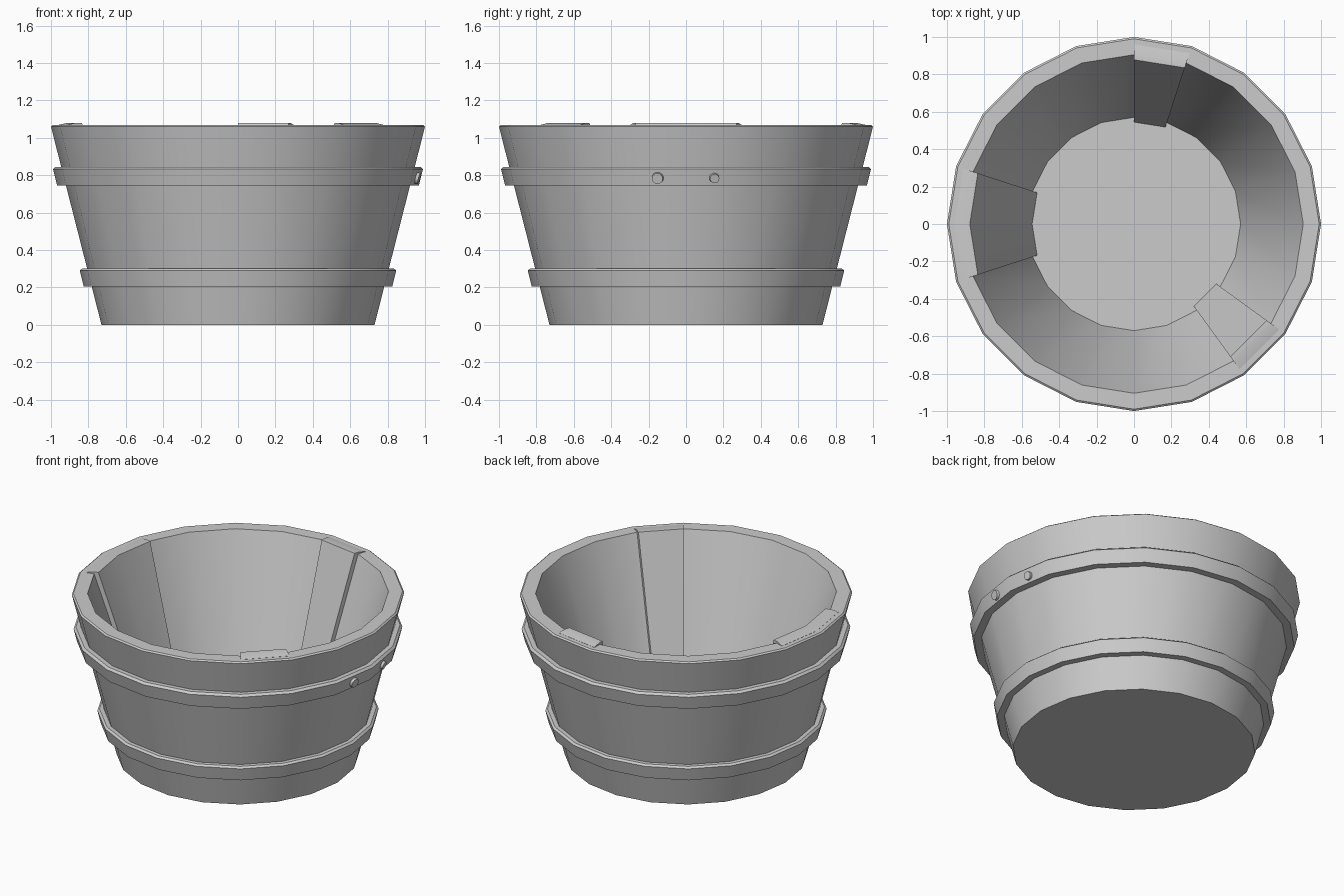
import bpy, bmesh
from math import sin, cos, radians
from mathutils import Vector, Matrix

if "Cube" in bpy.data.objects:
    bpy.data.objects.remove(bpy.data.objects["Cube"])

SEG = 20
STEP = 360 / SEG


def finish(name, bm):
    bmesh.ops.recalc_face_normals(bm, faces=bm.faces)
    me = bpy.data.meshes.new(name)
    bm.to_mesh(me)
    bm.free()
    ob = bpy.data.objects.new(name, me)
    bpy.context.collection.objects.link(ob)
    bpy.ops.object.select_all(action='DESELECT')
    bpy.context.view_layer.objects.active = ob
    ob.select_set(True)
    bpy.ops.object.shade_smooth_by_angle(angle=radians(30))
    return ob


def sweep(name, profile, first=0, count=SEG, closed=True):
    """Turn an (r, z) profile around z, over `count` flat segments."""
    full = count == SEG
    bm = bmesh.new()
    rings = []
    for i in range(count if full else count + 1):
        a = radians((first + i) * STEP)
        rings.append([bm.verts.new((r * cos(a), r * sin(a), z)) for r, z in profile])
    n = len(profile)
    for i in range(count):
        p, q = rings[i], rings[(i + 1) % len(rings)]
        for j in range(n if closed else n - 1):
            k = (j + 1) % n
            bm.faces.new((p[j], q[j], q[k], p[k]))
    if not full:
        bm.faces.new(rings[0])
        bm.faces.new(rings[-1])
    elif not closed:
        bm.faces.new([r[0] for r in rings])
        bm.faces.new([r[-1] for r in rings])
    return finish(name, bm)


# Tub body: bottom, outer wall, bevelled rim, inner wall, floor
sweep("tub_body", [(0.73, 0), (0.998, 1.052), (1.0, 1.06), (0.99, 1.068),
                   (0.905, 1.068), (0.57, 0.08)], closed=False)

# Staves standing slightly proud of the inner wall
stave = [(0.57, 0.06), (0.96, 1.06), (0.96, 1.069), (0.91, 1.08), (0.878, 1.08), (0.543, 0.075)]
for name, first, count in (("back_stave", 4, 1), ("left_stave", 9, 2), ("front_stave", 17, 1)):
    sweep(name, stave, first, count)

# Two hoops around the outside
sweep("upper_hoop", [(0.90, 0.745), (0.967, 0.745), (0.989, 0.832), (0.975, 0.845), (0.90, 0.845)])
sweep("lower_hoop", [(0.76, 0.205), (0.825, 0.205), (0.846, 0.29), (0.833, 0.301), (0.76, 0.301)])

# Rivets on the upper hoop
for name, side, rad in (("front_rivet", -1, 0.033), ("back_rivet", 1, 0.028)):
    a = radians(side * STEP / 2)
    normal = Vector((cos(a), sin(a), -0.25)).normalized()
    pos = Vector((0.966 * cos(a), 0.966 * sin(a), 0.785))
    bm = bmesh.new()
    bmesh.ops.create_cone(bm, cap_ends=True, segments=16, radius1=rad, radius2=rad * 0.9, depth=0.03)
    bm.transform(Matrix.Translation(pos) @ normal.to_track_quat('Z', 'Y').to_matrix().to_4x4())
    finish(name, bm)
